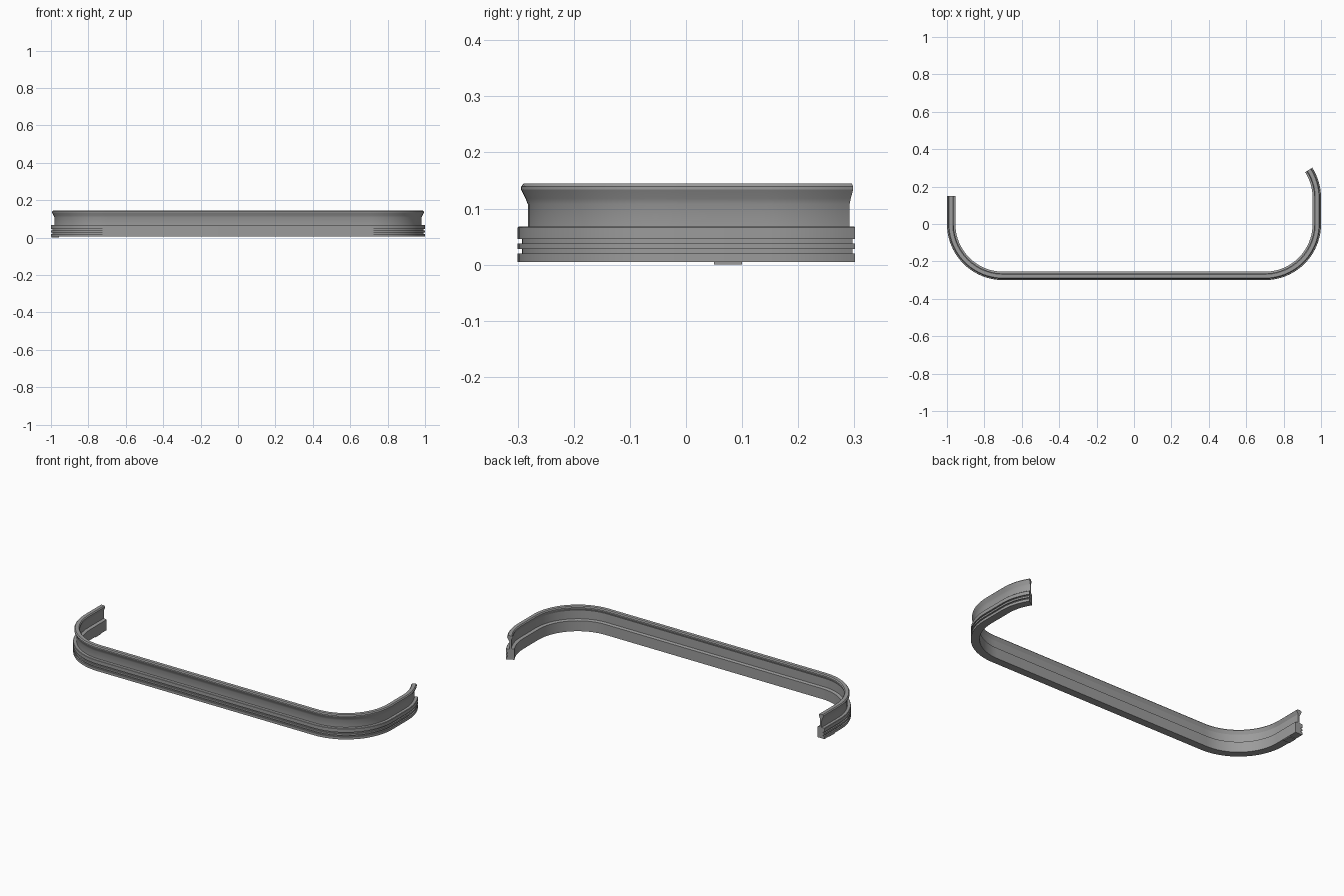
import bpy
import bmesh
from math import radians, cos, sin
from mathutils import Vector

if "Cube" in bpy.data.objects:
    bpy.data.objects.remove(bpy.data.objects["Cube"], do_unlink=True)

grey = bpy.data.materials.new("Mid grey")
grey.use_nodes = True
colour = (0.33, 0.33, 0.33, 1)
grey.diffuse_color = colour
grey.node_tree.nodes["Principled BSDF"].inputs["Base Color"].default_value = colour

RADIUS = 0.3        # outer bend radius
BEND_X = 0.7        # bend centres
STEPS = 20


def arc(cx, cy, start, end, steps=STEPS):
    """Outer-edge stations of a bend: (point, outward direction)."""
    stations = []
    for i in range(steps + 1):
        a = radians(start + (end - start) * i / steps)
        out = Vector((cos(a), sin(a), 0))
        stations.append((Vector((cx, cy, 0)) + out * RADIUS, out))
    return stations


def sweep(name, profile, stations):
    """Carry a closed (inset, height) profile along the stations and cap the ends."""
    bm = bmesh.new()
    rings = [[bm.verts.new(p - out * inset + Vector((0, 0, z))) for inset, z in profile]
             for p, out in stations]
    n = len(profile)
    for a, b in zip(rings, rings[1:]):
        for i in range(n):
            j = (i + 1) % n
            bm.faces.new((a[i], a[j], b[j], b[i]))
    bm.faces.new(rings[0])
    bm.faces.new(rings[-1])
    bmesh.ops.recalc_face_normals(bm, faces=bm.faces)
    mesh = bpy.data.meshes.new(name)
    bm.to_mesh(mesh)
    bm.free()
    mesh.materials.append(grey)
    obj = bpy.data.objects.new(name, mesh)
    bpy.context.collection.objects.link(obj)
    bpy.ops.object.select_all(action="DESELECT")
    obj.select_set(True)
    bpy.context.view_layer.objects.active = obj
    bpy.ops.object.shade_smooth_by_angle(angle=radians(25))
    return obj


# Path: short straight arm, two corner bends, long arm with an inward hook
left_out = Vector((-1, 0, 0))
path = [(Vector((-1, 0.15, 0)), left_out)]
path += arc(-BEND_X, 0, 180, 270)
path += arc(BEND_X, 0, 270, 360)
path += arc(BEND_X, 0.14, 0, 32.5, 10)

# Grooved base, thin web and flared top lip in one section
groove = 0.008
section = [(0, 0.005)]
for low, high in ((0.020, 0.028), (0.038, 0.046)):
    section += [(0, low), (groove, low), (groove, high), (0, high)]
section += [
    (0, 0.066), (0.002, 0.068), (0.018, 0.068),            # base shoulder
    (0.018, 0.108), (0.014, 0.118), (0.006, 0.134),        # outer flare
    (0.006, 0.139), (0.011, 0.145), (0.031, 0.145),        # rounded rim
    (0.036, 0.139), (0.036, 0.134), (0.028, 0.118),        # inner flare
    (0.028, 0.070), (0.045, 0.066), (0.045, 0.005),        # inner ledge
]
sweep("channel_rail", section, path)

# Small foot under the short arm
foot = [(0.002, 0), (0.002, 0.006), (0.043, 0.006), (0.043, 0)]
sweep("foot_pad", foot, [(Vector((-1, y, 0)), left_out) for y in (0.10, 0.05)])
